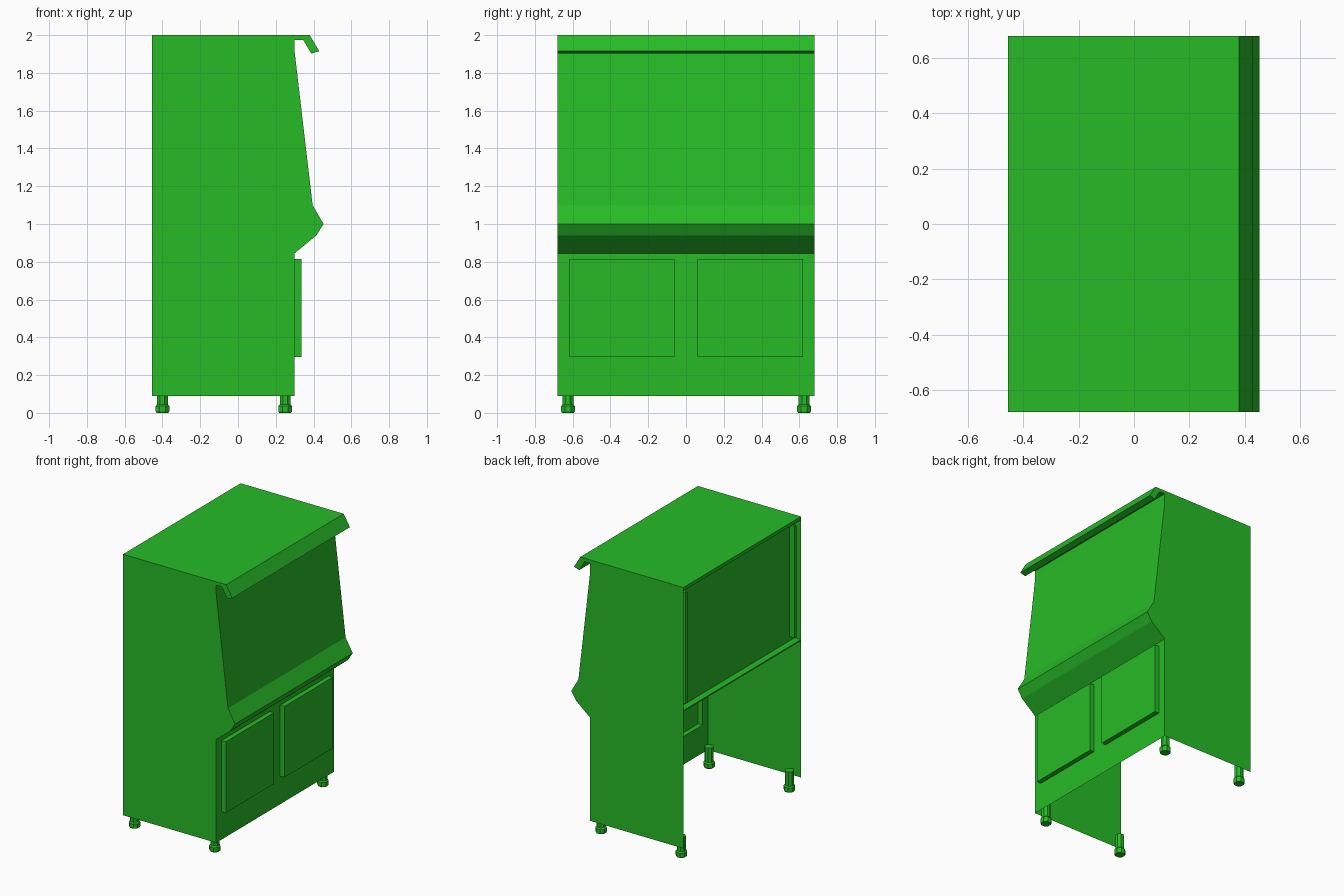
import bpy, bmesh, math

if "Cube" in bpy.data.objects:
    bpy.data.objects.remove(bpy.data.objects["Cube"])

W = 0.68          # half width
BACK, FRONT = -0.455, 0.30
FLOOR, TOP = 0.09, 2.0

green = bpy.data.materials.new("green_paint")
green.diffuse_color = (0.02, 0.5, 0.02, 1)
green.use_nodes = True
green.node_tree.nodes["Principled BSDF"].inputs["Base Color"].default_value = green.diffuse_color


def finish(name, bm):
    mesh = bpy.data.meshes.new(name)
    bm.to_mesh(mesh)
    bm.free()
    mesh.materials.append(green)
    ob = bpy.data.objects.new(name, mesh)
    bpy.context.collection.objects.link(ob)
    return ob


def strip(name, path):
    """Sheet swept across the cabinet width along an (x, z) path."""
    bm = bmesh.new()
    rows = [[bm.verts.new((x, y, z)) for y in (-W, W)] for x, z in path]
    for a, b in zip(rows, rows[1:]):
        bm.faces.new((a[0], a[1], b[1], b[0]))
    return finish(name, bm)


def side(name, y, outline):
    bm = bmesh.new()
    pts = outline if y < 0 else outline[::-1]
    bm.faces.new([bm.verts.new((x, y, z)) for x, z in pts])
    return finish(name, bm)


def box(name, lo, hi):
    bm = bmesh.new()
    bmesh.ops.create_cube(bm, size=1)
    for v in bm.verts:
        v.co = [(a + b) / 2 + c * (b - a) for a, b, c in zip(lo, hi, v.co)]
    return finish(name, bm)


def foot(name, x, y, profile, n=8):
    """Turned levelling foot from a (radius, z) profile."""
    bm = bmesh.new()
    rings = []
    for r, z in profile:
        rings.append([bm.verts.new((x + r * math.cos(2 * math.pi * (i + .5) / n),
                                    y + r * math.sin(2 * math.pi * (i + .5) / n), z))
                      for i in range(n)])
    for a, b in zip(rings, rings[1:]):
        for i in range(n):
            j = (i + 1) % n
            bm.faces.new((a[i], a[j], b[j], b[i]))
    bm.faces.new(rings[0][::-1])
    bm.faces.new(rings[-1])
    return finish(name, bm)


# Front silhouette: control shelf, sloped screen, visor, roof
screen = [(FRONT, 0.845), (0.415, 0.94), (0.453, 1.0), (0.395, 1.10),
          (FRONT, 1.91), (FRONT, 1.975)]
visor = [(FRONT, 1.975), (0.345, 1.975), (0.388, 1.902), (0.43, 1.915),
         (0.38, TOP), (BACK, TOP)]
strip("screen_and_control_shelf", screen)
strip("visor_and_roof", visor)

# Side panels
outline = [(BACK, FLOOR), (FRONT, FLOOR)] + screen + visor[1:]
for y, label in ((-W, "left"), (W, "right")):
    side(label + "_side_panel", y, outline)

# Recessed upper back panel with two ribs; lower back stays open
strip("back_panel", [(BACK, TOP), (BACK, 1.975), (-0.405, 1.975),
                     (-0.405, 1.10), (BACK, 1.10), (BACK, 1.09)])
for s, label in ((-1, "left"), (1, "right")):
    y = s * 0.63
    box(label + "_back_rib", (-0.445, y - 0.01, 1.13), (-0.405, y + 0.01, 1.945))

# Lower front panel with two hollow raised doors
bm = bmesh.new()
ys = [-W, -0.62, -0.06, 0.06, 0.62, W]
zs = [FLOOR, 0.295, 0.815, 0.845]
grid = [[bm.verts.new((FRONT, y, z)) for y in ys] for z in zs]
doors = []
for r in range(len(zs) - 1):
    for c in range(len(ys) - 1):
        f = bm.faces.new((grid[r][c], grid[r][c + 1], grid[r + 1][c + 1], grid[r + 1][c]))
        if r == 1 and c in (1, 3):
            doors.append(f)
raised = bmesh.ops.extrude_discrete_faces(bm, faces=doors)["faces"]
bmesh.ops.translate(bm, vec=(0.035, 0, 0), verts=list({v for f in raised for v in f.verts}))
finish("front_panel_with_doors", bm)

# Levelling feet
profile = [(0.034, 0), (0.039, 0.008), (0.039, 0.036), (0.031, 0.045), (0.031, 0.15)]
for x, a in ((-0.40, "back"), (0.25, "front")):
    for y, b in ((-0.625, "left"), (0.625, "right")):
        foot(f"{a}_{b}_foot", x, y, profile)
